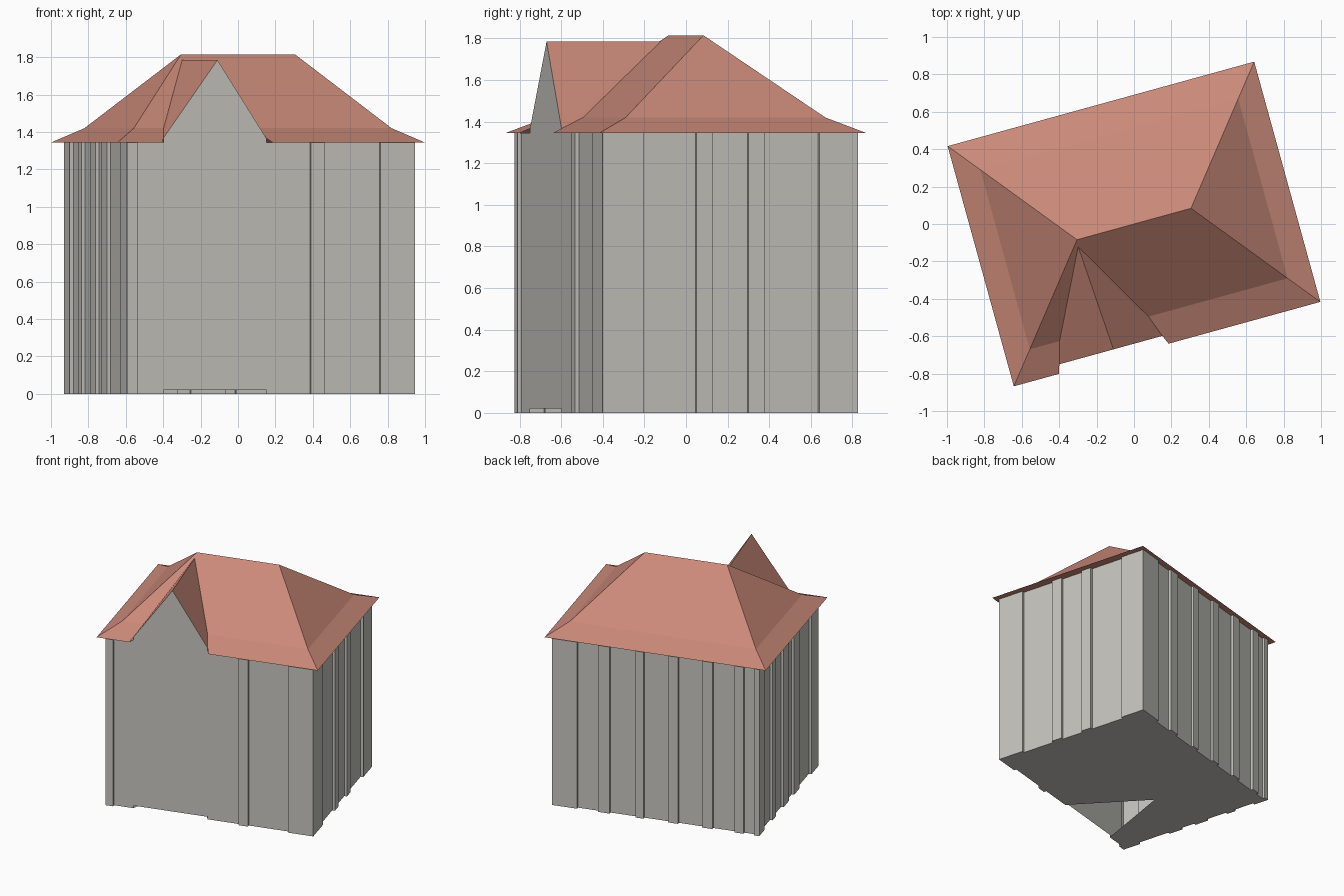
import bpy
import math

if "Cube" in bpy.data.objects:
    bpy.data.objects.remove(bpy.data.objects["Cube"], do_unlink=True)

TURN = math.radians(15.4)
EAVE, KINK, RIDGE, GABLE = 1.345, 1.42, 1.815, 1.785
STEP = 0.02        # pilaster depth
FRONT = -0.637     # outer front wall plane
GAP = 0.02         # opening below the gable wall


def material(name, rgb):
    m = bpy.data.materials.new(name)
    m.use_nodes = True
    m.diffuse_color = (*rgb, 1)
    m.node_tree.nodes["Principled BSDF"].inputs["Base Color"].default_value = (*rgb, 1)
    return m


wall_mat = material("warm grey plaster", (0.56, 0.55, 0.51))
roof_mat = material("terracotta tile", (0.59, 0.25, 0.19))


def build(name, faces, mat):
    """Make a flat-shaded object from polygons, sharing equal corners."""
    index = {}
    polys = [[index.setdefault(tuple(p), len(index)) for p in f] for f in faces]
    mesh = bpy.data.meshes.new(name)
    mesh.from_pydata(list(index), [], polys)
    mesh.materials.append(mat)
    ob = bpy.data.objects.new(name, mesh)
    ob.rotation_euler.z = TURN
    bpy.context.collection.objects.link(ob)
    return ob


# Gable key points
gable_y = FRONT + STEP
apex = (-0.284, gable_y, GABLE)
back = (-0.32, -0.038, GABLE)
foot_l, foot_r = (-0.584, gable_y, 1.367), (-0.013, gable_y, 1.367)
kink_l, kink_r = (-0.55, -0.498, KINK), (-0.056, -0.498, KINK)
eave_l, eave_r = (-0.6, -0.666, EAVE), (0.008, -0.666, EAVE)


def at(p, z):
    return (p[0], p[1], z)


# Wall outline: each side starts on a pilaster and steps in and out at the stops
def side(start, stops, axis, inward):
    pts = [start]
    deep = start[1 - axis] + inward
    for i, t in enumerate(stops):
        pair = [start[1 - axis], deep]
        if i % 2:
            pair.reverse()
        for d in pair:
            pts.append((t, d) if axis == 0 else (d, t))
    return pts


front = side((-0.79, FRONT), [-0.734, 0.23, 0.303, 0.614], 0, STEP)
front[3:3] = [foot_l[:2], foot_r[:2]]
right = side((0.805, FRONT), [-0.43, -0.17, -0.086, 0.09, 0.173, 0.443], 1, -STEP)
rear = side((0.805, 0.637), [0.61, 0.45, 0.36, 0.16, 0.1, -0.09, -0.165,
                             -0.35, -0.43, -0.6, -0.67, -0.75], 0, -STEP)
left = side((-0.79, 0.637), [0.52, 0.35, 0.28, 0.11, 0, -0.117, -0.23, -0.49], 1, STEP)
outline = front + right + rear + left

walls = []
for a, b in zip(outline, outline[1:] + outline[:1]):
    if a != foot_l[:2]:
        walls.append([(*a, 0), (*b, 0), (*b, EAVE), (*a, EAVE)])
build("walls", walls, wall_mat)

# Gable wall, starting a little above the ground
build("gable_wall", [[at(foot_l, GAP), at(foot_r, GAP), foot_r, apex, foot_l]], wall_mat)

# Floor, left open under the gable
notch = outline.index(foot_r[:2])
plan = outline[:notch] + [back[:2]] + outline[notch:]
build("floor", [[(*p, 0) for p in reversed(plan)]], wall_mat)


# Hipped roof with flared eaves
def ring(x, y, z):
    return [(-x, -y, z), (x, -y, z), (x, y, z), (-x, y, z)]


c = ring(0.85, 0.666, EAVE)
k = ring(0.715, 0.498, KINK)
r0, r1 = (-0.316, 0, RIDGE), (0.316, 0, RIDGE)
roof = [[c[i], c[(i + 1) % 4], k[(i + 1) % 4], k[i]] for i in (1, 2, 3)]
roof += [
    [k[1], k[2], r1],
    [k[2], k[3], r0, r1],
    [k[3], k[0], r0],
    # front slope on both sides of the gable
    [c[0], eave_l, foot_l, kink_l, k[0]],
    [k[0], kink_l, back, r0],
    [eave_r, c[1], k[1], kink_r, foot_r],
    [kink_r, k[1], r1, r0, back],
]
build("main_roof", roof, roof_mat)

# Gable roof slopes
build("gable_roof", [[foot_l, apex, back], [foot_l, back, kink_l],
                     [foot_r, back, apex], [foot_r, kink_r, back]], roof_mat)

# Underside of the eaves
soffit = [c[0], eave_l, at(foot_l, EAVE), at(back, EAVE), at(foot_r, EAVE),
          eave_r, c[1], c[2], c[3]]
build("eave_underside", [soffit[::-1]], roof_mat)
